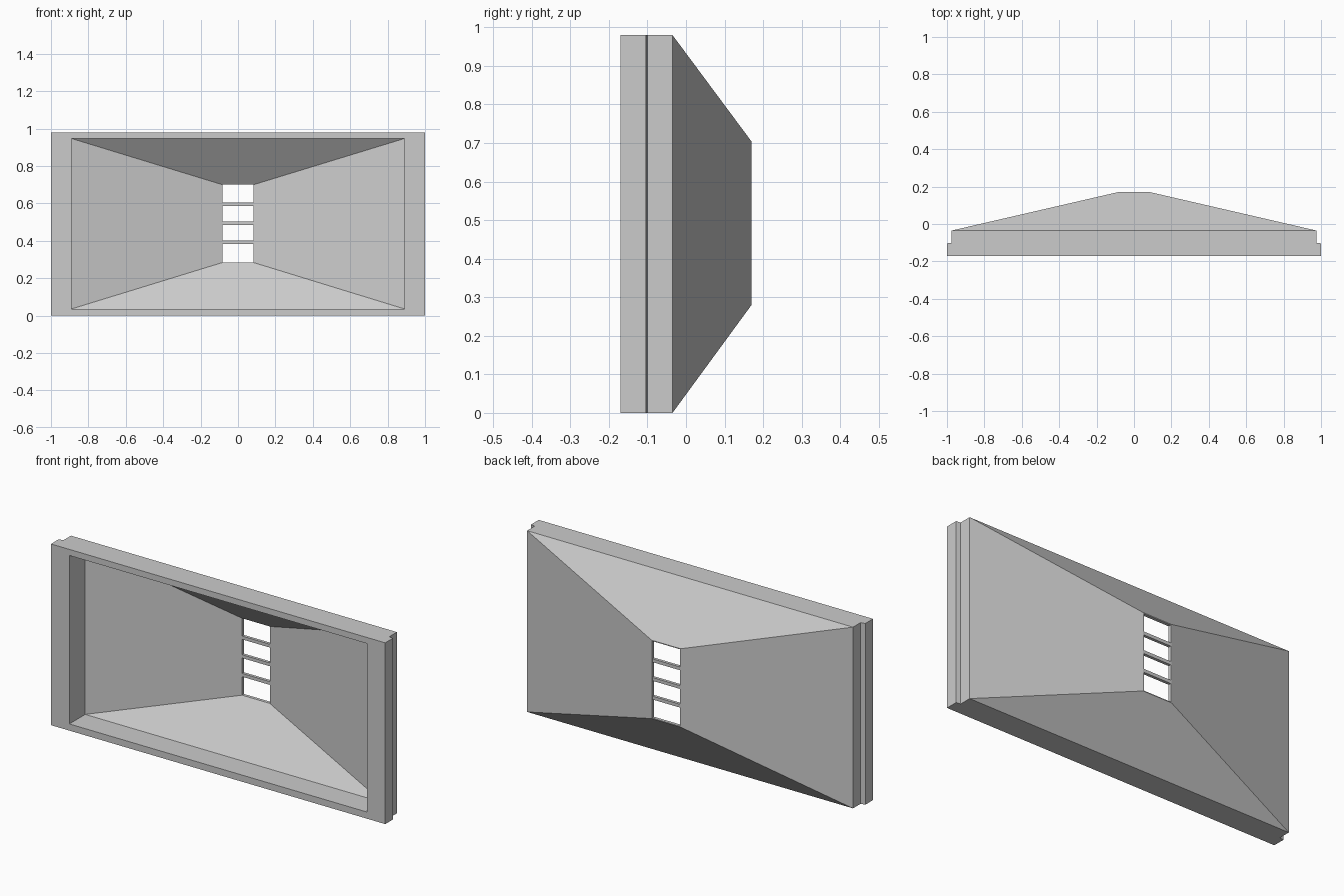
import bpy, bmesh

old = bpy.data.objects.get("Cube")
if old:
    bpy.data.objects.remove(old, do_unlink=True)

grey = bpy.data.materials.new("light grey")
grey.use_nodes = True
colour = (0.6, 0.6, 0.6, 1)
grey.diffuse_color = colour
grey.node_tree.nodes["Principled BSDF"].inputs["Base Color"].default_value = colour


def add_object(name, bm):
    bmesh.ops.recalc_face_normals(bm, faces=bm.faces)
    mesh = bpy.data.meshes.new(name)
    bm.to_mesh(mesh)
    bm.free()
    mesh.materials.append(grey)
    obj = bpy.data.objects.new(name, mesh)
    bpy.context.collection.objects.link(obj)
    return obj


def ring_loft(name, rings):
    """Join rectangles (half width, y, bottom, top) into a closed hollow shell."""
    bm = bmesh.new()
    loops = [[bm.verts.new(p) for p in
              ((-w, y, lo), (w, y, lo), (w, y, hi), (-w, y, hi))]
             for w, y, lo, hi in rings]
    for a, b in zip(loops, loops[1:] + loops[:1]):
        for i in range(4):
            j = (i + 1) % 4
            bm.faces.new((a[i], a[j], b[j], b[i]))
    return add_object(name, bm)


def box(name, x, y, z):
    """Box from (low, high) pairs on each axis."""
    bm = bmesh.new()
    bmesh.ops.create_cube(bm, size=1)
    for v in bm.verts:
        v.co = [lim[0] if c < 0 else lim[1] for c, lim in zip(v.co, (x, y, z))]
    return add_object(name, bm)


# Tapered hollow shell: outside from front to back, then inside back to front
ring_loft("funnel_housing", [
    (1.0, -0.17, 0.0, 0.98),
    (1.0, -0.104, 0.0, 0.98),
    (0.975, -0.1, 0.0, 0.98),
    (0.975, -0.035, 0.0, 0.98),
    (0.087, 0.17, 0.28, 0.704),
    (0.083, 0.17, 0.284, 0.7),
    (0.083, 0.153, 0.284, 0.7),
    (0.89, -0.035, 0.036, 0.947),
    (0.89, -0.17, 0.036, 0.947),
])

# Slats across the rear opening
for n in range(3):
    z = 0.393 + n * 0.101
    box(f"vent_slat_{n + 1}", (-0.084, 0.084), (0.153, 0.169), (z - 0.009, z + 0.009))
